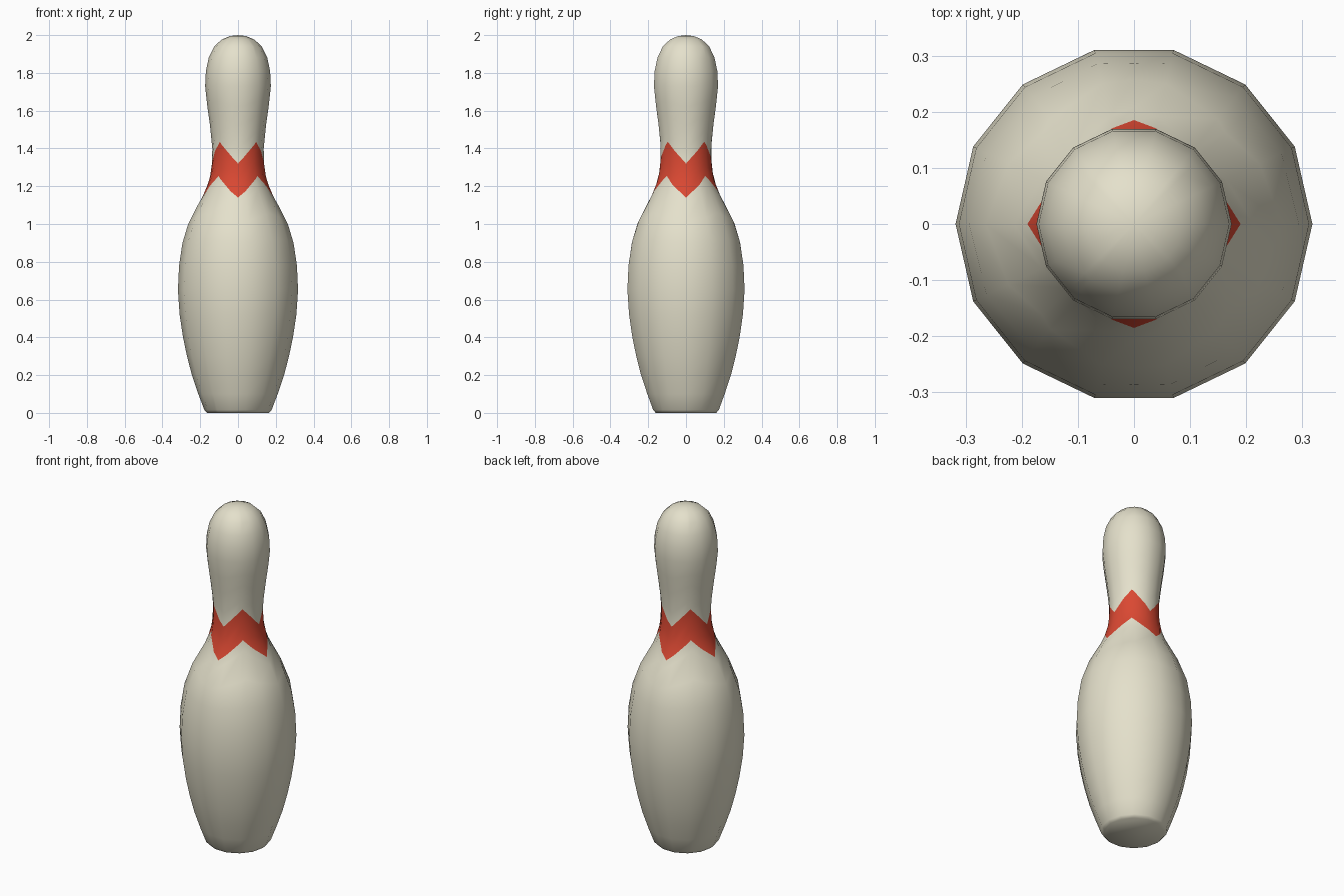
import bpy, bmesh, math
from mathutils import Vector

cube = bpy.data.objects.get("Cube")
if cube:
    bpy.data.objects.remove(cube, do_unlink=True)

SIDES = 14
SEG = 2 * math.pi / SIDES
BAND_LOW, BAND_HIGH, ZIGZAG = 1.14, 1.32, 0.115

# Outline of the pin as (radius, height)
PROFILE = [(0.164, 0), (0.178, 0.015), (0.21, 0.1), (0.244, 0.2), (0.27, 0.3), (0.291, 0.4),
           (0.309, 0.52), (0.318, 0.65), (0.312, 0.78), (0.294, 0.9), (0.264, 1.0),
           (0.213, 1.1), (0.19, 1.14), (0.164, 1.2), (0.148, 1.25), (0.138, 1.32),
           (0.136, 1.4), (0.148, 1.52), (0.162, 1.62), (0.174, 1.73), (0.17, 1.81),
           (0.155, 1.88), (0.126, 1.94), (0.086, 1.977), (0.042, 1.995)]


def make_material(name, rgb):
    mat = bpy.data.materials.new(name)
    mat.use_nodes = True
    color = (*rgb, 1)
    mat.diffuse_color = color
    mat.node_tree.nodes["Principled BSDF"].inputs["Base Color"].default_value = color
    return mat


def slope(i):
    a, b = PROFILE[max(i - 1, 0)], PROFILE[min(i + 1, len(PROFILE) - 1)]
    return (b[0] - a[0]) / (b[1] - a[1])


def radius(z):
    """Smooth radius of the pin at height z."""
    for i, ((r0, z0), (r1, z1)) in enumerate(zip(PROFILE, PROFILE[1:])):
        if z <= z1:
            h = z1 - z0
            t = (z - z0) / h
            return ((1 + 2 * t) * (1 - t) ** 2 * r0 + t * t * (3 - 2 * t) * r1
                    + h * t * (1 - t) * ((1 - t) * slope(i) - t * slope(i + 1)))
    return PROFILE[-1][0]


def warp(z, angle):
    """Lift the rows around the neck into four points."""
    quarter = (angle / (math.pi / 2)) % 1
    wave = 1 - abs(2 * quarter - 1)
    fade = min(1, max(0, (z - 0.85) / (BAND_LOW - 0.85)), max(0, (1.73 - z) / (1.73 - BAND_HIGH)))
    return z + ZIGZAG * wave * fade


# Columns: the corners of the pin plus the turning points of the zigzag
angles = sorted({round(i * SEG, 5) for i in range(SIDES)}
                | {round(i * math.pi / 4, 5) for i in range(8)})

bm = bmesh.new()
rows, normals = [], []
for r, z in PROFILE:
    row = []
    for a in angles:
        h = warp(z, a)
        size = radius(h) if h != z else r
        local = (a + 1e-4) % SEG - SEG / 2
        size *= math.cos(SEG / 2) / math.cos(local)
        row.append(bm.verts.new((size * math.cos(a), size * math.sin(a), h)))
        if 0.05 < z < 1.9:
            grade = (radius(h + 0.02) - radius(h - 0.02)) / 0.04
            normals.append(Vector((math.cos(a), math.sin(a), -grade)).normalized())
        else:
            normals.append(Vector((0, 0, 0)))
    rows.append(row)

# Walls, with the zigzag band in the second colour
count = len(angles)
for i, (low, high) in enumerate(zip(rows, rows[1:])):
    for j in range(count):
        k = (j + 1) % count
        face = bm.faces.new((low[j], low[k], high[k], high[j]))
        face.material_index = int(BAND_LOW <= PROFILE[i][1] < BAND_HIGH)

# Flat base and crown
bm.faces.new(rows[0][::-1])
tip = bm.verts.new((0, 0, 2))
normals.append(Vector((0, 0, 1)))
for j in range(count):
    bm.faces.new((rows[-1][j], rows[-1][(j + 1) % count], tip))
for face in bm.faces:
    face.smooth = True

mesh = bpy.data.meshes.new("bowling_pin")
bm.to_mesh(mesh)
bm.free()
mesh.materials.append(make_material("cream", (0.78, 0.75, 0.6)))
mesh.materials.append(make_material("red", (0.7, 0.065, 0.032)))
mesh.normals_split_custom_set_from_vertices(normals)
pin = bpy.data.objects.new("bowling_pin", mesh)
bpy.context.collection.objects.link(pin)
